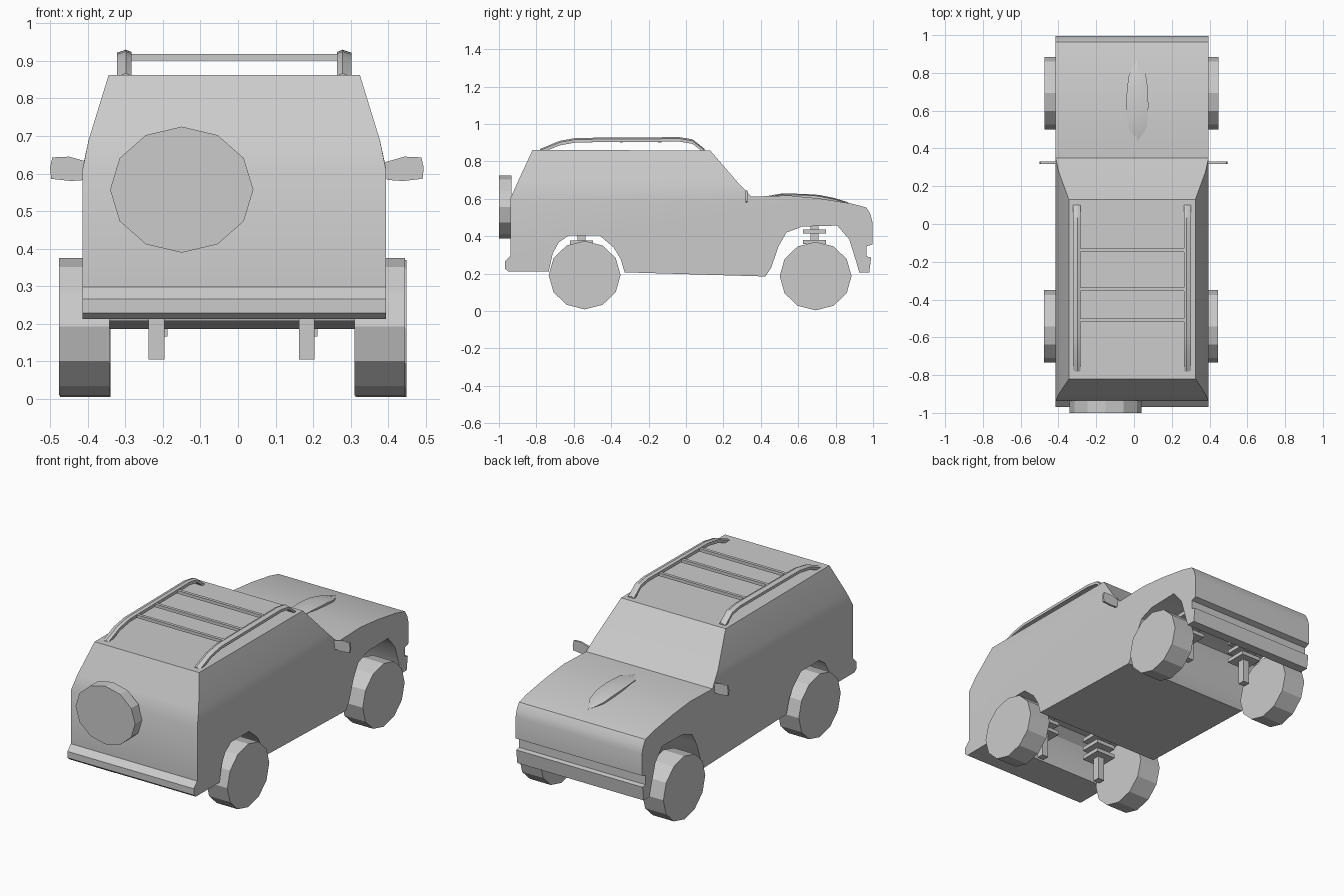
import bpy, bmesh, math

old = bpy.data.objects.get("Cube")
if old:
    bpy.data.objects.remove(old, do_unlink=True)

CX = -0.01   # centre line of the vehicle

grey = bpy.data.materials.new("plain_grey")
grey.use_nodes = True
grey.diffuse_color = (0.6, 0.6, 0.6, 1)
grey.node_tree.nodes["Principled BSDF"].inputs["Base Color"].default_value = (0.6, 0.6, 0.6, 1)


def finish(name, bm, angle=25):
    bmesh.ops.recalc_face_normals(bm, faces=bm.faces)
    mesh = bpy.data.meshes.new(name)
    bm.to_mesh(mesh)
    bm.free()
    mesh.materials.append(grey)
    ob = bpy.data.objects.new(name, mesh)
    bpy.context.collection.objects.link(ob)
    bpy.ops.object.select_all(action='DESELECT')
    bpy.context.view_layer.objects.active = ob
    ob.select_set(True)
    bpy.ops.object.shade_smooth_by_angle(angle=math.radians(angle))
    return ob


def loft_mesh(rings):
    """Skin a list of equal closed rings and cap both ends."""
    bm = bmesh.new()
    rows = [[bm.verts.new(p) for p in ring] for ring in rings]
    n = len(rows[0])
    for a, b in zip(rows, rows[1:]):
        for i in range(n):
            j = (i + 1) % n
            bm.faces.new((a[i], a[j], b[j], b[i]))
    bm.faces.new(rows[0])
    bm.faces.new(rows[-1])
    return bm


def box(name, x, y, z):
    ring = [(x[0], y[0]), (x[1], y[0]), (x[1], y[1]), (x[0], y[1])]
    return finish(name, loft_mesh([[(a, b, h) for a, b in ring] for h in z]))


def wheel(name, centre, axis, width, r_side, r_up):
    rings = []
    for s in (-0.5, 0.5):
        ring = []
        for k in range(12):
            a = k * math.tau / 12
            p = [centre[0], centre[1], centre[2] + r_up * math.cos(a)]
            p[axis] += s * width
            p[1 - axis] += r_side * math.sin(a)
            ring.append(p)
        rings.append(ring)
    finish(name, loft_mesh(rings))


# Body: side profile (y, z) from tail over the underside to the bonnet
profile = [
    (-.937, .607), (-.937, .297), (-.969, .265), (-.969, .228), (-.95, .212), (-.734, .212),
    (-.713, .308), (-.68, .367), (-.627, .404), (-.462, .404), (-.387, .34), (-.35, .28),
    (-.328, .207), (.424, .185), (.456, .233), (.494, .345), (.537, .42), (.622, .452),
    (.809, .457), (.873, .383), (.91, .265), (.926, .207), (.98, .207), (.99, .287),
    (.964, .292), (.964, .345), (.996, .356), (.996, .479), (.985, .52), (.964, .554),
    (.884, .575), (.713, .602), (.553, .618), (.35, .612)]
bm = loft_mesh([[(CX + s * .405, y, z) for y, z in profile] for s in (-1, 1)])
bm.faces.ensure_lookup_table()
bmesh.ops.recalc_face_normals(bm, faces=bm.faces)

# Cabin: raise the deck face in two tapering steps
deck = max((f for f in bm.faces if f.normal.z > 0.9), key=lambda f: f.calc_area())
for half, tail, nose, z_tail, z_nose in ((.388, -.9, .275, .69, .69), (.335, -.82, .13, .862, .858)):
    out = bmesh.ops.extrude_face_region(bm, geom=[deck])["geom"]
    bmesh.ops.delete(bm, geom=[deck], context='FACES_ONLY')
    deck = next(g for g in out if isinstance(g, bmesh.types.BMFace))
    for v in deck.verts:
        at_tail = v.co.y < -.5
        v.co.x = CX + math.copysign(half, v.co.x - CX)
        v.co.y = tail if at_tail else nose
        v.co.z = z_tail if at_tail else z_nose
finish("body", bm)

# Bonnet scoop: slender raised blister with pointed ends
rings = []
for y, half, z in ((.44, .003, .614), (.51, .05, .626), (.62, .058, .625),
                   (.71, .056, .619), (.79, .045, .603), (.87, .003, .579)):
    rings.append([(.018 - half, y, z - .03), (.018 - half, y, z - .004), (.018, y, z + .002),
                  (.018 + half, y, z - .004), (.018 + half, y, z - .03)])
finish("bonnet_scoop", loft_mesh(rings))

# Wheels and spare
for side, s in (("right", -1), ("left", 1)):
    wheel(f"tail_wheel_{side}", (-.016 + s * .394, -.542, .192), 0, .135, .192, .183)
    wheel(f"nose_wheel_{side}", (-.013 + s * .394, .693, .187), 0, .135, .192, .183)
wheel("spare_wheel", (-.15, -.967, .557), 1, .066, .191, .168)

# Roof rails: five-sided bar swept along a bent path
path = [(-.78, .845), (-.675, .888), (-.585, .904), (-.035, .908), (.035, .896), (.1, .845)]
section = [(-.019, -.002), (-.019, .014), (.004, .022), (.019, .016), (.019, -.002)]
for side, s in (("right", -1), ("left", 1)):
    rings = [[(CX + s * (.293 - dx), y, z + dz) for dx, dz in section] for y, z in path]
    finish(f"roof_rail_{side}", loft_mesh(rings))

# Roof rack cross bars
for i, y in enumerate((-.51, -.345, -.14)):
    box(f"rack_bar_{i + 1}", (CX - .285, CX + .285), (y - .009, y + .009), (.901, .919))

# Door mirrors: thin rounded plates
outline = [(.395, .6), (.41, .583), (.45, .58), (.503, .586), (.506, .615),
           (.5, .643), (.455, .645), (.42, .635), (.395, .628)]
for side, s in (("right", -1), ("left", 1)):
    rings = [[(-.003 + s * (x - .008), y, z) for x, z in outline] for y in (.318, .33)]
    finish(f"door_mirror_{side}", loft_mesh(rings))

# Suspension struts: square post with stacked plates
for end, y, top, low, shift in (("tail", -.559, .42, .105, 0), ("nose", .687, .47, .165, .008)):
    for side, s in (("right", -1), ("left", 1)):
        x = -.017 + s * .2 + shift
        box(f"{end}_strut_{side}", (x - .021, x + .021), (y - .021, y + .021), (low, top))
        for k, drop in enumerate((.26, .205, .15)):
            z = low + drop
            box(f"{end}_strut_plate_{side}_{k + 1}", (x - .062, x + .062),
                (y - .062, y + .062), (z - .011, z + .011))
